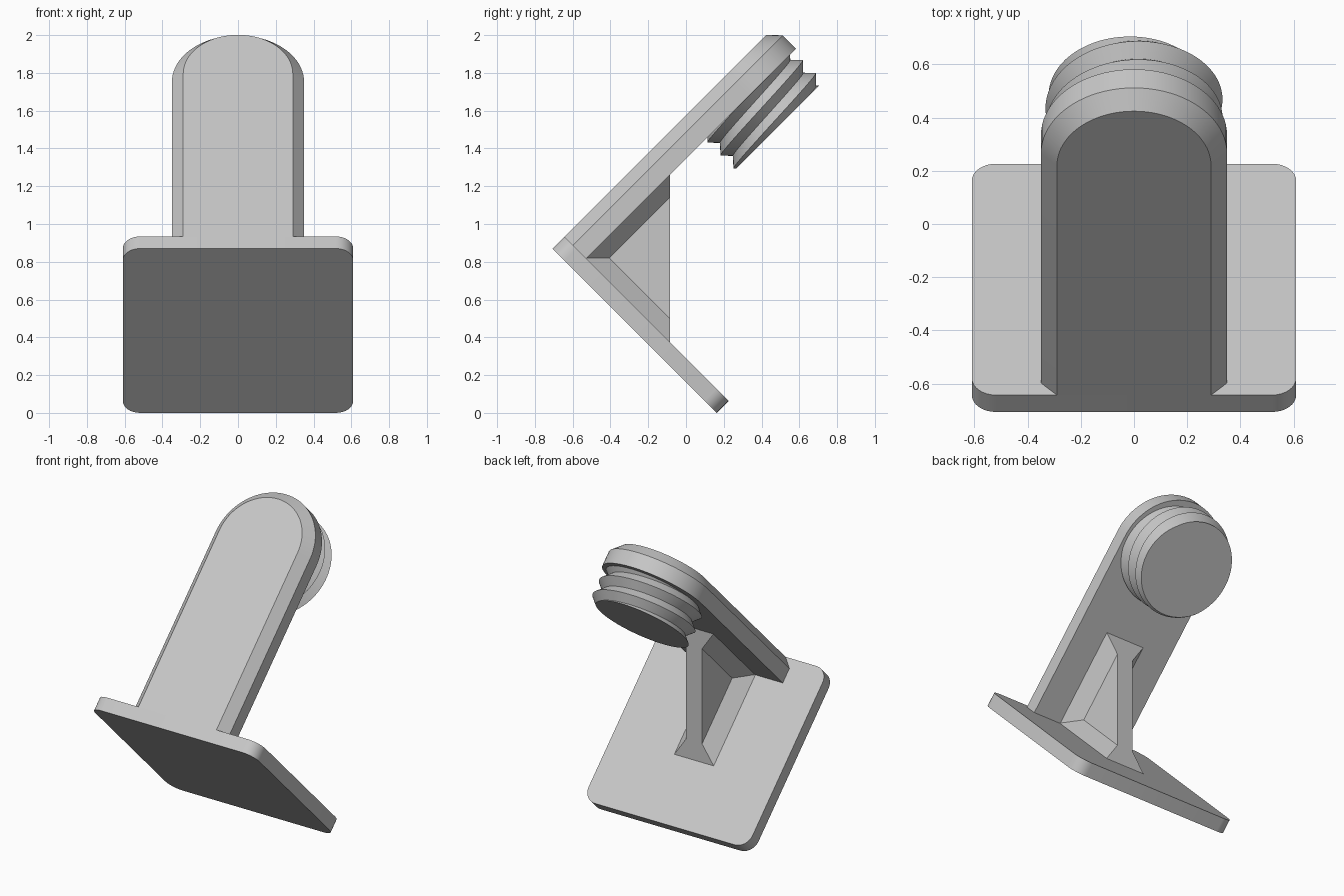
import bpy, bmesh
from math import sin, cos, pi, tau, radians, sqrt
from mathutils import Matrix

cube = bpy.data.objects.get("Cube")
if cube:
    bpy.data.objects.remove(cube)

# One plain grey for the whole bracket
grey = bpy.data.materials.new("light_grey")
grey.use_nodes = True
colour = (0.57, 0.57, 0.57, 1)
grey.diffuse_color = colour
grey.node_tree.nodes["Principled BSDF"].inputs["Base Color"].default_value = colour

# Tilted frame: x across, u up along the arm, v down along the plate
s = sqrt(0.5)
FRAME = Matrix(((1, 0, 0, 0), (0, s, s, -0.707), (0, s, -s, 0.87), (0, 0, 0, 1)))


def finish(bm, name, frame=FRAME):
    bm.transform(frame)
    bmesh.ops.recalc_face_normals(bm, faces=bm.faces)
    mesh = bpy.data.meshes.new(name)
    bm.to_mesh(mesh)
    bm.free()
    mesh.materials.append(grey)
    ob = bpy.data.objects.new(name, mesh)
    bpy.context.collection.objects.link(ob)
    bpy.ops.object.select_all(action="DESELECT")
    ob.select_set(True)
    bpy.context.view_layer.objects.active = ob
    bpy.ops.object.shade_smooth_by_angle(angle=radians(30))
    return ob


def arc(cx, cy, r, start, sweep, steps):
    return [(cx + r * cos(start + sweep * i / steps),
             cy + r * sin(start + sweep * i / steps)) for i in range(steps + 1)]


def skin(bm, rings, closed=True):
    """Join rings of vertices with quads."""
    for a, b in zip(rings, rings[1:]):
        n = len(a)
        for i in range(n if closed else n - 1):
            j = (i + 1) % n
            bm.faces.new((a[i], a[j], b[j], b[i]))


def loft(name, sections):
    bm = bmesh.new()
    rings = [[bm.verts.new(p) for p in section] for section in sections]
    skin(bm, rings)
    bm.faces.new(rings[0])
    bm.faces.new(rings[-1])
    return finish(bm, name)


# Base plate: rounded rectangle
HALF, LENGTH, THICK, CORNER = 0.61, 1.23, 0.09, 0.09
outline = []
for q, (sx, far) in enumerate(((1, 1), (-1, 1), (-1, 0), (1, 0))):
    cv = LENGTH - CORNER if far else CORNER
    outline += arc(sx * (HALF - CORNER), cv, CORNER, q * pi / 2, pi / 2, 8)
loft("base_plate", [[(x, u, v) for x, v in outline] for u in (0, THICK)])

# Arm: round-ended bar with a chamfered front edge
ARM_END, ARM_DEPTH = 1.31, 0.163


def arm_section(r, v):
    pts = [(r, THICK)] + arc(0, ARM_END, r, 0, pi, 40) + [(-r, THICK)]
    return [(x, u, v) for x, u in pts]


loft("arm", [arm_section(0.29, 0), arm_section(0.35, 0.064),
             arm_section(0.35, ARM_DEPTH)])

# Threaded neck: helical ridges, trimmed flat at both ends, with a hollow bowl
CREST, ROOT, PITCH, START, TIP, N = 0.333, 0.287, 0.097, 0.135, 0.389, 72
bm = bmesh.new()
rows = []
for k in range(-3, 8):
    r = ROOT if k % 2 else CREST
    rows.append([bm.verts.new((r * sin(tau * i / N), ARM_END + r * cos(tau * i / N),
                               START + PITCH * (i / N + k / 2)))
                 for i in range(N + 1)])
skin(bm, rows, closed=False)
bmesh.ops.remove_doubles(bm, verts=bm.verts, dist=0.0005)


def trim(level, direction):
    bmesh.ops.bisect_plane(bm, geom=bm.verts[:] + bm.edges[:] + bm.faces[:],
                           plane_co=(0, 0, level), plane_no=(0, 0, direction),
                           clear_outer=True)
    return [e for e in bm.edges if e.is_boundary
            and all(abs(v.co.z - level) < 1e-4 for v in e.verts)]


bmesh.ops.edgeloop_fill(bm, edges=trim(0.12, -1))
rim = trim(TIP, 1)
BOWL, BOWL_DEPTH, STEPS = 0.265, 0.215, 14
bowl = []
for j in range(STEPS):
    t = j / STEPS * pi / 2
    bowl.append([bm.verts.new((x, u, TIP - BOWL_DEPTH * sin(t)))
                 for x, u in arc(0, ARM_END, BOWL * cos(t), 0, tau, N)[:-1]])
skin(bm, bowl)
pole = bm.verts.new((0, ARM_END, TIP - BOWL_DEPTH))
for i in range(N):
    bm.faces.new((bowl[-1][i], bowl[-1][(i + 1) % N], pole))
lip = [bm.edges.get((bowl[0][i], bowl[0][(i + 1) % N])) for i in range(N)]
bmesh.ops.bridge_loops(bm, edges=rim + lip)
finish(bm, "threaded_neck")

# Gusset: thin web that flares where it meets the arm and the plate
bm = bmesh.new()
wide = ((-0.535, 0.82), (-0.085, 1.27), (-0.085, 0.37))
thin = ((-0.405, 0.82), (-0.085, 1.14), (-0.085, 0.50))
sides = []
for m in (1, -1):
    A, B, C = [bm.verts.new((m * 0.15, y, z)) for y, z in wide]
    a, b, c = [bm.verts.new((m * 0.06, y, z)) for y, z in thin]
    for face in ((a, b, c), (A, B, b, a), (A, a, c, C)):
        bm.faces.new(face)
    sides.append((A, B, b, c, C))
(A, B, b, c, C), (A2, B2, b2, c2, C2) = sides
for face in ((B, b, c, C, C2, c2, b2, B2), (A, B, B2, A2), (A, C, C2, A2)):
    bm.faces.new(face)
finish(bm, "gusset", Matrix.Identity(4))
